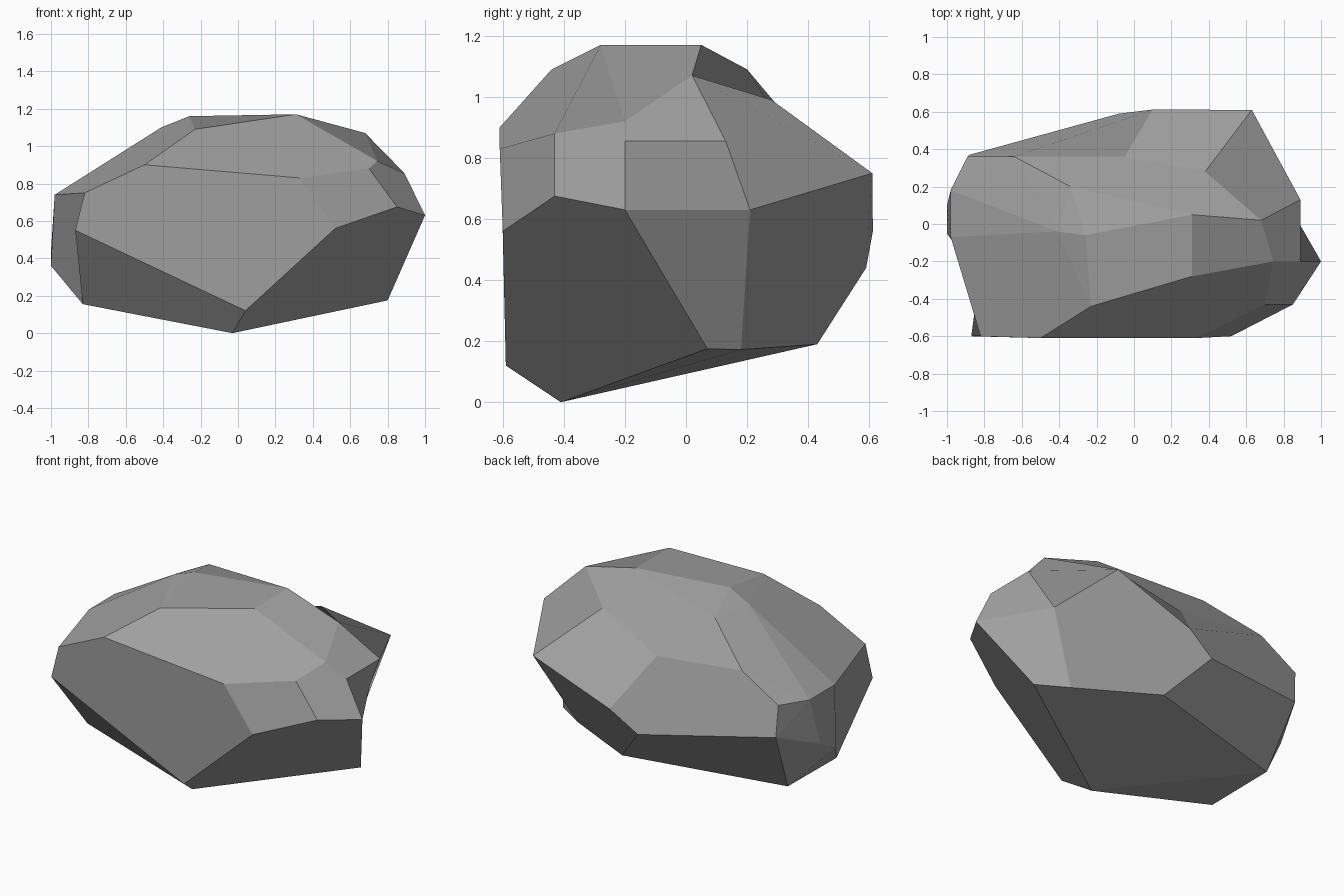
import bpy
import bmesh

default_cube = bpy.data.objects.get("Cube")
if default_cube:
    bpy.data.objects.remove(default_cube, do_unlink=True)

# Chiselled corners of the boulder, from the ground up
corners = {
    # underside
    "foot_tip": (-.03, -.41, 0),
    "foot_front": (.04, -.59, .12),
    "base_left": (.8, .07, .175),
    "base_back": (.14, .43, .19),
    "base_right_back": (-.83, .18, .16),
    "base_right_front": (-.83, -.3, .155),
    # waist
    "waist_front_right": (-.87, -.6, .55),
    "waist_front_left": (.52, -.6, .56),
    "spur_tip": (1, -.2, .63),
    "waist_left": (.85, -.43, .675),
    "waist_back_left": (.1, .612, .56),
    "waist_back": (-.08, .59, .44),
    "waist_back_right": (-.88, .37, .55),
    "waist_right_back": (-1, .1, .44),
    "waist_right_front": (-1, -.05, .36),
    # shoulder
    "shoulder_front_right": (-.82, -.6, .75),
    "shoulder_right_front": (-.98, -.07, .74),
    "shoulder_right_back": (-.98, .18, .74),
    "shoulder_back_right": (-.89, .36, .75),
    "shoulder_back": (-.64, .36, .9),
    "shoulder_back_left": (.63, .61, .75),
    "shoulder_left_back": (.89, .13, .855),
    "shoulder_left_front": (.89, -.2, .855),
    "shoulder_front_left": (.7, -.43, .88),
    "shoulder_front": (.33, -.61, .83),
    "brow_right": (-.5, -.61, .9),
    # crown
    "crown_left": (.68, .02, 1.07),
    "crown_back_right": (-.34, .2, 1.09),
    "crown_right": (-.41, -.04, 1.1),
    "crown_front_right": (-.23, -.44, 1.09),
    "peak_front": (.31, -.28, 1.17),
    "peak_back": (.31, .05, 1.17),
    "peak_right": (-.26, -.06, 1.16),
}

# Corners sunk below the outer shape
sunken = {
    "hollow_back": (-.05, .36, .835),
    "hollow_back_left": (.38, .28, .99),
    "undercut": (.765, .21, .63),
    "base_left_back": (.62, .18, .172),
    "brow_left": (.745, -.2, .92),
}

bm = bmesh.new()
vert = {name: bm.verts.new(co) for name, co in corners.items()}
bmesh.ops.convex_hull(bm, input=bm.verts[:])
vert.update({name: bm.verts.new(co) for name, co in sunken.items()})


def carve(*facets):
    """Swap the hull faces spanned by these facets for the facets."""
    span = {vert[name] for facet in facets for name in facet.split()}
    old = [f for f in bm.faces if span.issuperset(f.verts)]
    bmesh.ops.delete(bm, geom=old, context='FACES_ONLY')
    for facet in facets:
        bm.faces.new([vert[name] for name in facet.split()])


# Hollow high on the back and undercut behind the spur
carve("peak_back crown_left hollow_back_left hollow_back shoulder_back "
      "crown_back_right",
      "undercut shoulder_back_left hollow_back_left crown_left "
      "shoulder_left_back",
      "hollow_back_left shoulder_back_left waist_back_left hollow_back",
      "hollow_back waist_back_left waist_back waist_back_right "
      "shoulder_back_right shoulder_back",
      "shoulder_left_front spur_tip undercut shoulder_left_back",
      "spur_tip base_left base_left_back undercut",
      "undercut base_left_back base_back waist_back waist_back_left "
      "shoulder_back_left")

# Front brow and the facets around its sunken left end
carve("shoulder_front shoulder_front_left brow_left peak_front "
      "crown_front_right brow_right",
      "peak_front brow_left crown_left peak_back",
      "brow_left shoulder_left_front shoulder_left_back crown_left",
      "shoulder_front_left waist_left spur_tip shoulder_left_front brow_left",
      "peak_front peak_back peak_right crown_front_right")

# Broad flat facets
for facet in (
        "foot_tip base_back base_left_back base_left",
        "waist_right_front base_right_front waist_front_right "
        "shoulder_front_right shoulder_right_front",
        "shoulder_right_front shoulder_front_right brow_right "
        "crown_front_right crown_right",
        "waist_front_right base_right_front foot_tip foot_front",
        "foot_front foot_tip base_left spur_tip waist_left waist_front_left",
        "shoulder_front_right waist_front_right foot_front waist_front_left "
        "shoulder_front brow_right",
        "shoulder_front waist_front_left waist_left shoulder_front_left",
        "waist_back base_back base_right_back waist_back_right"):
    carve(facet)

# Close any gap and drop loose geometry
bmesh.ops.delete(bm, geom=[e for e in bm.edges if not e.link_faces],
                 context='EDGES')
bmesh.ops.delete(bm, geom=[v for v in bm.verts if not v.link_faces],
                 context='VERTS')
bmesh.ops.holes_fill(bm, edges=bm.edges[:])
bmesh.ops.recalc_face_normals(bm, faces=bm.faces[:])

mesh = bpy.data.meshes.new("boulder")
bm.to_mesh(mesh)
bm.free()
boulder = bpy.data.objects.new("boulder", mesh)
bpy.context.collection.objects.link(boulder)

# Plain stone
stone = bpy.data.materials.new("stone_grey")
stone.use_nodes = True
grey = (.35, .35, .35, 1)
stone.diffuse_color = grey
stone.node_tree.nodes["Principled BSDF"].inputs["Base Color"].default_value = grey
mesh.materials.append(stone)
